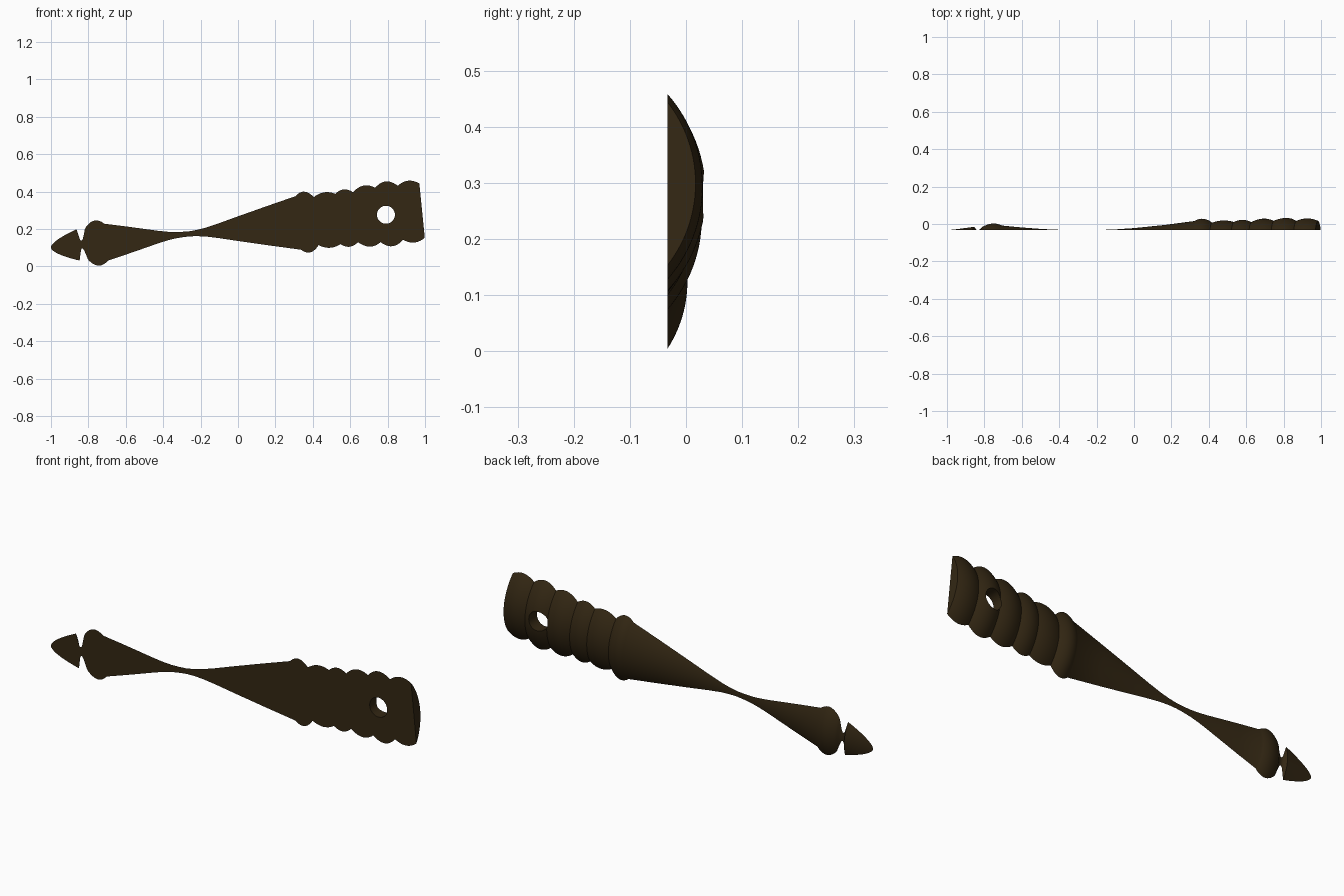
import bpy, bmesh, math

if "Cube" in bpy.data.objects:
    bpy.data.objects.remove(bpy.data.objects["Cube"])

AXIS_DEPTH = 0.188   # turning axis lies this far in front of the flat face
FACE_Y = -0.033      # plane of the flat face
SEG = 28             # steps across the rounded back

wood = bpy.data.materials.new("dark brown")
wood.diffuse_color = (0.033, 0.020, 0.0065, 1)
wood.use_nodes = True
wood.node_tree.nodes["Principled BSDF"].inputs["Base Color"].default_value = wood.diffuse_color


def bulge(x0, w0, peak, x1, w1, n=12):
    """Rounded bead between two half-widths."""
    pts = []
    for i in range(n + 1):
        u = i / n
        w = w0 + (w1 - w0) * u + (peak - (w0 + w1) / 2) * 4 * u * (1 - u)
        pts.append((x0 + (x1 - x0) * u, w))
    return pts


# Pointed tip: a rounded bullet ending in a sharp shoulder
profile = []
for i in range(15):
    u = (i / 14) ** 2
    profile.append((-1 + 0.145 * u, 0.001 + 0.083 * u ** 0.6))
# Thin neck, then the round knob
profile += [(-0.847, 0.048), (-0.842, 0.028), (-0.837, 0.021), (-0.831, 0.022),
            (-0.825, 0.034), (-0.818, 0.056), (-0.811, 0.080)]
profile += bulge(-0.805, 0.090, 0.121, -0.705, 0.099)
# Waisted shaft
profile += [(-0.60, 0.075), (-0.50, 0.051), (-0.43, 0.034), (-0.38, 0.0235),
            (-0.34, 0.0175), (-0.30, 0.0145), (-0.26, 0.0135), (-0.22, 0.0165),
            (-0.17, 0.024), (-0.10, 0.040), (0.0, 0.0655), (0.16, 0.105)]
# Beaded handle: x of each groove, half-width there, and bead peaks between
grooves = [(0.323, 0.144), (0.418, 0.129), (0.534, 0.135), (0.628, 0.134),
           (0.748, 0.146), (0.868, 0.145), (0.984, 0.146)]
peaks = [0.163, 0.149, 0.154, 0.164, 0.174, 0.166]
for a, b, p in zip(grooves, grooves[1:], peaks):
    profile += bulge(*a, p, *b)[(0 if a is grooves[0] else 1):]


def section(x, w):
    """Circular segment across the tilted axis."""
    radius = math.hypot(w, AXIS_DEPTH)
    half = math.asin(w / radius)
    ring = []
    for j in range(SEG + 1):
        a = -half + 2 * half * j / SEG
        t = radius * math.sin(a)
        ring.append((x - 0.0995 * t, FACE_Y + radius * math.cos(a) - AXIS_DEPTH,
                     0.1 + 0.1 * (x + 1) + 0.995 * t))
    return ring


# Body: skin the sections, close the ends
bm = bmesh.new()
rings = [[bm.verts.new(p) for p in section(x, w)] for x, w in profile]
for r0, r1 in zip(rings, rings[1:]):
    for j in range(SEG + 1):
        k = (j + 1) % (SEG + 1)
        bm.faces.new((r0[j], r0[k], r1[k], r1[j]))
bm.faces.new(rings[0])
bm.faces.new(rings[-1])
bmesh.ops.recalc_face_normals(bm, faces=bm.faces[:])
mesh = bpy.data.meshes.new("carved_handle")
bm.to_mesh(mesh)
bm.free()
mesh.materials.append(wood)
body = bpy.data.objects.new("carved_handle", mesh)
bpy.context.collection.objects.link(body)

# Round hanging hole
bpy.ops.mesh.primitive_cylinder_add(vertices=48, radius=0.048, depth=0.5,
                                    location=(0.791, 0, 0.276),
                                    rotation=(math.pi / 2, 0, 0))
cutter = bpy.context.object
cutter.name = "hole_cutter"
cutter.hide_render = True
cutter.data.materials.append(wood)
cut = body.modifiers.new("hanging_hole", 'BOOLEAN')
cut.operation = 'DIFFERENCE'
cut.solver = 'EXACT'
cut.object = cutter
bpy.ops.object.select_all(action='DESELECT')
body.select_set(True)
bpy.context.view_layer.objects.active = body
bpy.ops.object.modifier_apply(modifier=cut.name)
bpy.data.objects.remove(cutter)
bpy.ops.object.shade_smooth_by_angle(angle=math.radians(30))
